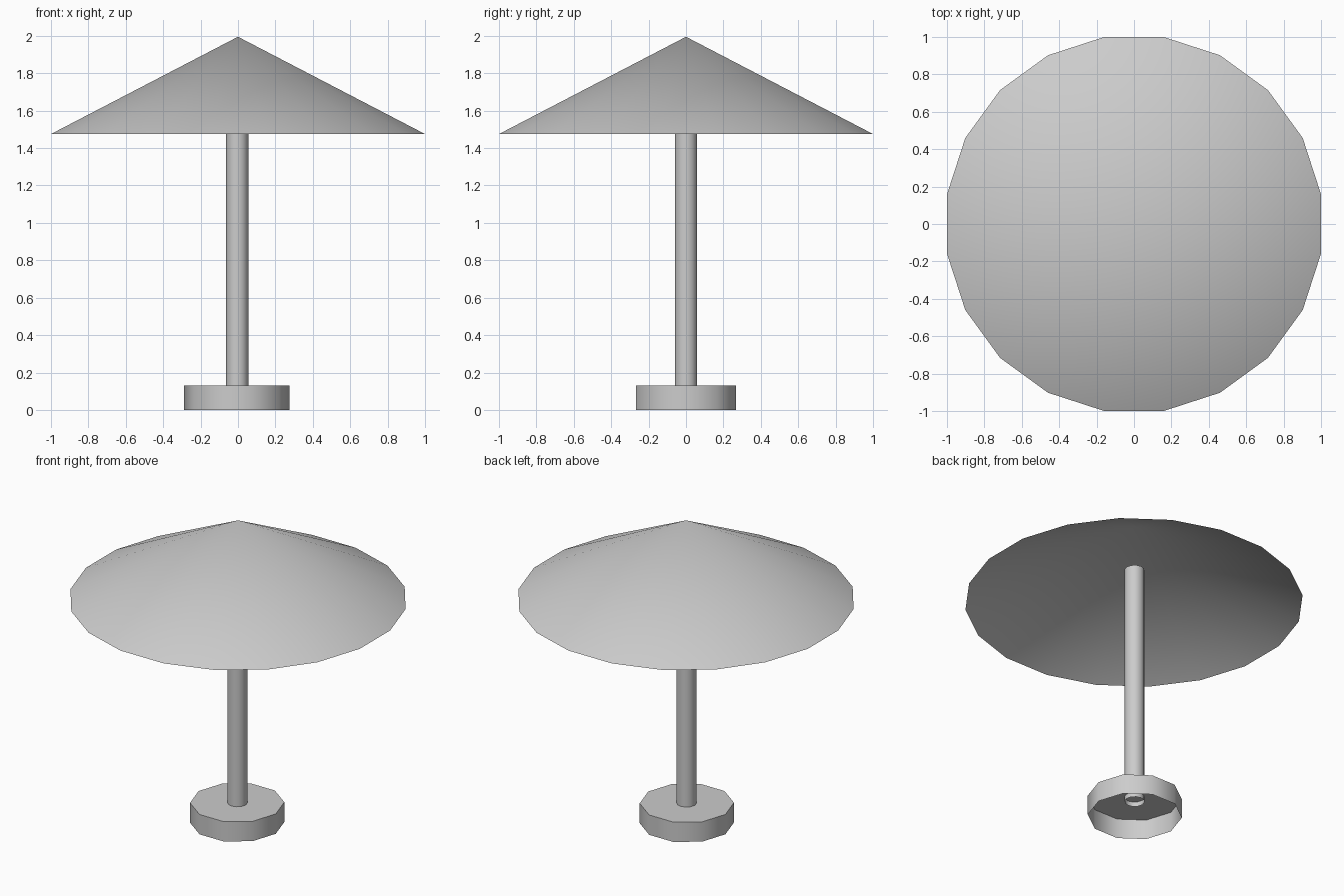
import bpy
from math import cos, sin, pi, radians

cube = bpy.data.objects.get("Cube")
if cube:
    bpy.data.objects.remove(cube, do_unlink=True)

grey = bpy.data.materials.new("plain grey")
grey.use_nodes = True
colour = (0.604, 0.604, 0.604, 1)
grey.diffuse_color = colour
grey.node_tree.nodes["Principled BSDF"].inputs["Base Color"].default_value = colour


def add_part(name, verts, faces):
    mesh = bpy.data.meshes.new(name)
    mesh.from_pydata(verts, [], faces)
    mesh.materials.append(grey)
    part = bpy.data.objects.new(name, mesh)
    bpy.context.collection.objects.link(part)
    bpy.ops.object.select_all(action='DESELECT')
    part.select_set(True)
    bpy.context.view_layer.objects.active = part
    bpy.ops.object.shade_smooth_by_angle(angle=radians(50))
    return part


def ring(sides, radius, z, turn=0, x=0):
    angles = [2 * pi * (i + turn) / sides for i in range(sides)]
    return [(x + radius * cos(a), radius * sin(a), z) for a in angles]


def tube(name, sides, radius, bottom, top, x, capped):
    verts = ring(sides, radius, bottom, x=x) + ring(sides, radius, top, x=x)
    faces = [(i, (i + 1) % sides, (i + 1) % sides + sides, i + sides)
             for i in range(sides)]
    if capped:
        faces.append(tuple(range(sides, 2 * sides)))
    return add_part(name, verts, faces)


# Base: upturned shallow dish, open underneath
tube("base", 10, 0.282, 0, 0.131, -0.006, True)

# Pole: open pipe, poking a little through the base and up into the canopy
tube("pole", 12, 0.06, 0.1, 1.7, -0.004, False)

# Canopy: thin open cone, flat sides facing the axes
sides = 20
rim = ring(sides, 1.0 / cos(pi / sides), 1.475, turn=0.5)
add_part("canopy", rim + [(0, 0, 1.995)],
         [(i, (i + 1) % sides, sides) for i in range(sides)])
